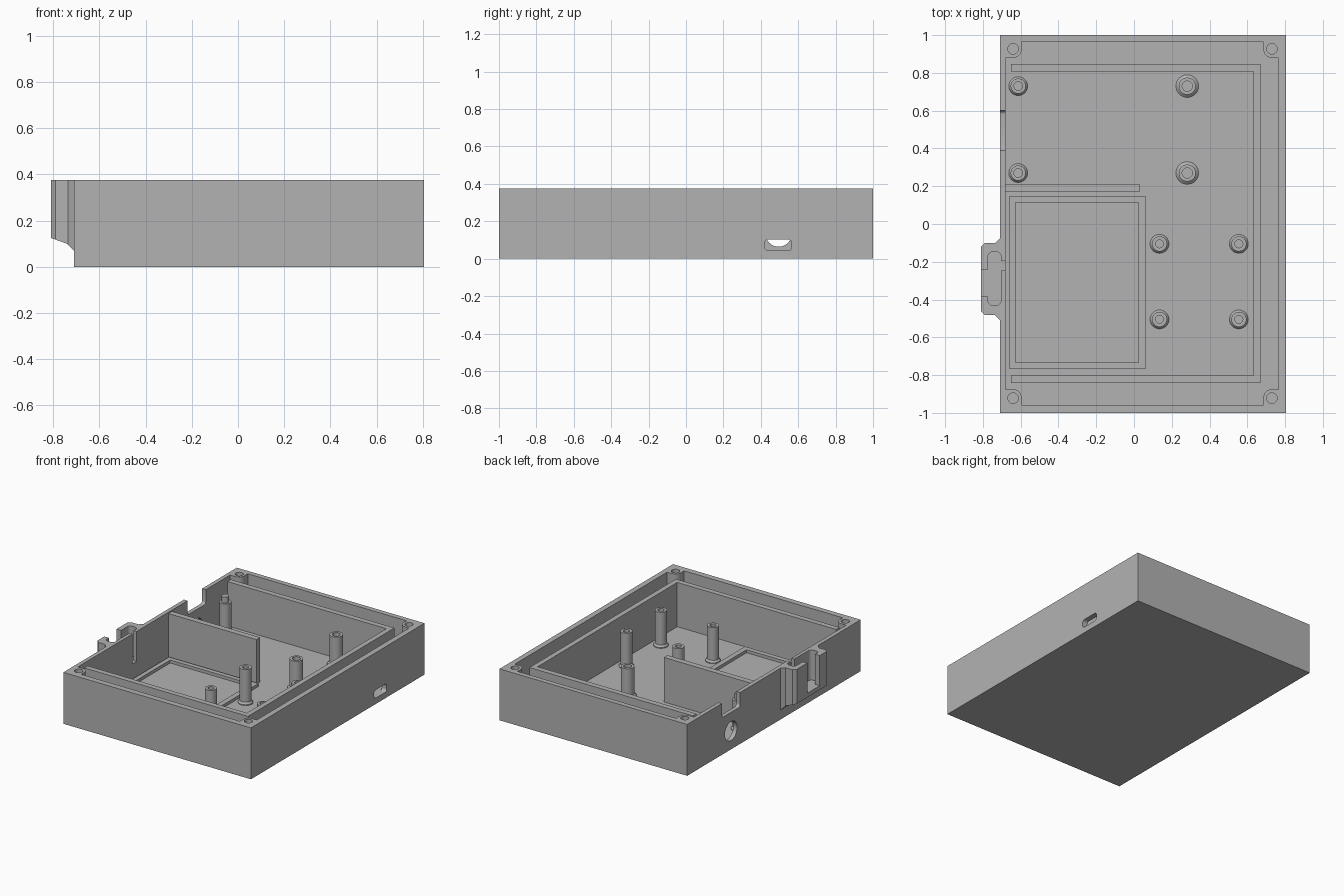
import bpy, bmesh, math
from mathutils import Vector, Matrix

if "Cube" in bpy.data.objects:
    bpy.data.objects.remove(bpy.data.objects["Cube"])

GREY = (0.45, 0.45, 0.45, 1)
mat = bpy.data.materials.new("plain grey")
mat.use_nodes = True
mat.diffuse_color = GREY
bsdf = next(n for n in mat.node_tree.nodes if n.type == 'BSDF_PRINCIPLED')
bsdf.inputs["Base Color"].default_value = GREY

TOP, FLOOR = 0.375, 0.04
WALL_X = -0.71


def finish(name, bm):
    bmesh.ops.recalc_face_normals(bm, faces=bm.faces[:])
    me = bpy.data.meshes.new(name)
    bm.to_mesh(me)
    bm.free()
    me.materials.append(mat)
    ob = bpy.data.objects.new(name, me)
    bpy.context.collection.objects.link(ob)
    return ob


def rounded(pts, steps=6):
    """Outline from (a, b) or (a, b, radius) points with square corners."""
    out = []
    for i, p in enumerate(pts):
        v = Vector(p[:2])
        if len(p) == 2:
            out.append(v)
            continue
        d1 = (Vector(pts[i - 1][:2]) - v).normalized()
        d2 = (Vector(pts[(i + 1) % len(pts)][:2]) - v).normalized()
        for k in range(steps + 1):
            t = math.pi / 2 * k / steps
            out.append(v + p[2] * (d1 * (1 - math.sin(t)) + d2 * (1 - math.cos(t))))
    return out


def rect(a0, a1, b0, b1, r=None):
    pts = [(a0, b0), (a1, b0), (a1, b1), (a0, b1)]
    return [p + (r,) for p in pts] if r else pts


def circle(a, b, r, n=32):
    return [(a + r * math.cos(math.tau * i / n), b + r * math.sin(math.tau * i / n)) for i in range(n)]


def prism(name, pts, lo, hi, axis='z'):
    place = {'z': lambda p, h: (p[0], p[1], h),
             'x': lambda p, h: (h, p[0], p[1]),
             'y': lambda p, h: (p[0], h, p[1])}[axis]
    bm = bmesh.new()
    low, high = [[bm.verts.new(place(p, h)) for p in pts] for h in (lo, hi)]
    bm.faces.new(low)
    bm.faces.new(high)
    for i in range(len(pts)):
        j = (i + 1) % len(pts)
        bm.faces.new((low[i], low[j], high[j], high[i]))
    return finish(name, bm)


def cut(ob, pts, lo, hi, axis='z'):
    cutter = prism("cutter", pts, lo, hi, axis)
    cutter.hide_render = True
    mod = ob.modifiers.new("cut", 'BOOLEAN')
    mod.operation, mod.solver, mod.object = 'DIFFERENCE', 'EXACT', cutter
    bpy.context.view_layer.objects.active = ob
    bpy.ops.object.modifier_apply(modifier=mod.name)
    bpy.data.objects.remove(cutter)


def lathe(name, profile, x, y, n=32):
    bm = bmesh.new()
    vs = [bm.verts.new((r, 0, z)) for r, z in profile]
    es = [bm.edges.new(e) for e in zip(vs, vs[1:])]
    bmesh.ops.spin(bm, geom=vs + es, axis=(0, 0, 1), cent=(0, 0, 0), angle=math.tau, steps=n)
    bmesh.ops.remove_doubles(bm, verts=bm.verts[:], dist=1e-4)
    bmesh.ops.transform(bm, matrix=Matrix.Translation((x, y, 0)), verts=bm.verts[:])
    return finish(name, bm)


# Open case body; the cavity outline leaves rounded screw bosses in the corners
body = prism("case_body", rect(WALL_X, 0.805, -1, 1), 0, TOP)
L, R, F, B = -0.68, 0.765, -0.957, 0.963
l, r, f, b = -0.595, 0.685, -0.875, 0.88
ROUND = 0.045
cavity = rounded([(l, F), (r, F), (r, f, ROUND), (R, f), (R, b), (r, b, ROUND),
                  (r, B), (l, B), (l, b, ROUND), (L, b), (L, f), (l, f, ROUND)])
cut(body, cavity, FLOOR, 0.5)

# Screw holes in the corner bosses
for x in (-0.64, 0.73):
    for y in (-0.922, 0.927):
        cut(body, circle(x, y, 0.028, 24), 0.12, 0.5)

# Round port and cable notch in the left-hand wall of the plan
cut(body, circle(0.495, 0.134, 0.07), -0.75, -0.66, 'x')
notch = rounded([(0.39, 0.27, 0.02), (0.6, 0.27, 0.02), (0.6, 0.5), (0.39, 0.5)])
cut(body, notch, -0.75, -0.66, 'x')

# Inner three-sided wall
inner = prism("inner_wall", [(-0.65, -0.842), (0.67, -0.842), (0.67, 0.847), (-0.65, 0.847),
                             (-0.65, 0.807), (0.633, 0.807), (0.633, -0.803), (-0.65, -0.803)],
              FLOOR - 0.005, 0.363)

# Rounded connector slot through both walls on the opposite side
slot = rounded(rect(0.42, 0.565, 0.043, 0.103, 0.02))
cut(body, slot, 0.72, 0.85, 'x')
cut(inner, slot, 0.6, 0.72, 'x')

# Partition and the low tray frame beside it
prism("partition", rect(L - 0.005, 0.03, 0.17, 0.212), FLOOR - 0.005, 0.365)
frame = prism("tray_frame", rect(-0.66, 0.062, -0.768, 0.148), FLOOR - 0.005, 0.062)
cut(frame, rect(-0.627, 0.024, -0.732, 0.114), 0, 0.2)

# Outside latch bracket with a sloping underside
bracket = prism("latch_bracket", [(WALL_X, -0.075), (-0.735, -0.1), (-0.79, -0.1), (-0.81, -0.12),
                                  (-0.81, -0.463), (-0.79, -0.483), (-0.735, -0.483),
                                  (WALL_X, -0.51)], 0, TOP)
cut(bracket, [(-0.9, -0.05), (-0.69, -0.05), (-0.69, 0.05), (WALL_X, 0.07),
              (-0.74, 0.1), (-0.81, 0.125), (-0.9, 0.157)], -0.6, 0, 'y')

# Latch pocket, its outer opening and the slit into the case
POCKET_Z = 0.155
pocket = rounded(rect(-0.773, -0.704, -0.43, -0.148, 0.025))
for ob in (bracket, body):
    cut(ob, pocket, POCKET_Z, 0.5)
cut(bracket, rect(-0.9, -0.75, -0.385, -0.242), POCKET_Z, 0.5)
cut(body, rect(-0.72, -0.66, -0.245, -0.197), POCKET_Z, 0.5)


# Standoff posts: drilled ones and ones with a locating pin
def post(name, x, y, base, radius, tip, top, pin=0):
    low = FLOOR - 0.002
    end = top + pin if pin else top - 0.12
    return lathe(name, [(base, low), (base, FLOOR + 0.006), (radius, FLOOR + 0.02), (radius, top),
                        (tip, top), (tip, end), (0, end)], x, y)


for y in (0.27, 0.73):
    post("pin_post", -0.613, y, 0.05, 0.04, 0.025, 0.257, 0.043)
    post("wide_post", 0.282, y, 0.06, 0.045, 0.027, 0.257)
for x in (0.135, 0.555):
    for y in (-0.505, -0.105):
        post("tall_post", x, y, 0.05, 0.04, 0.021, 0.298)

# Smooth round surfaces, keep hard edges sharp
bpy.ops.object.select_all(action='DESELECT')
for ob in bpy.context.collection.objects:
    if ob.type == 'MESH' and mat.name in ob.data.materials:
        ob.select_set(True)
        bpy.context.view_layer.objects.active = ob
bpy.ops.object.shade_smooth_by_angle(angle=math.radians(30))
